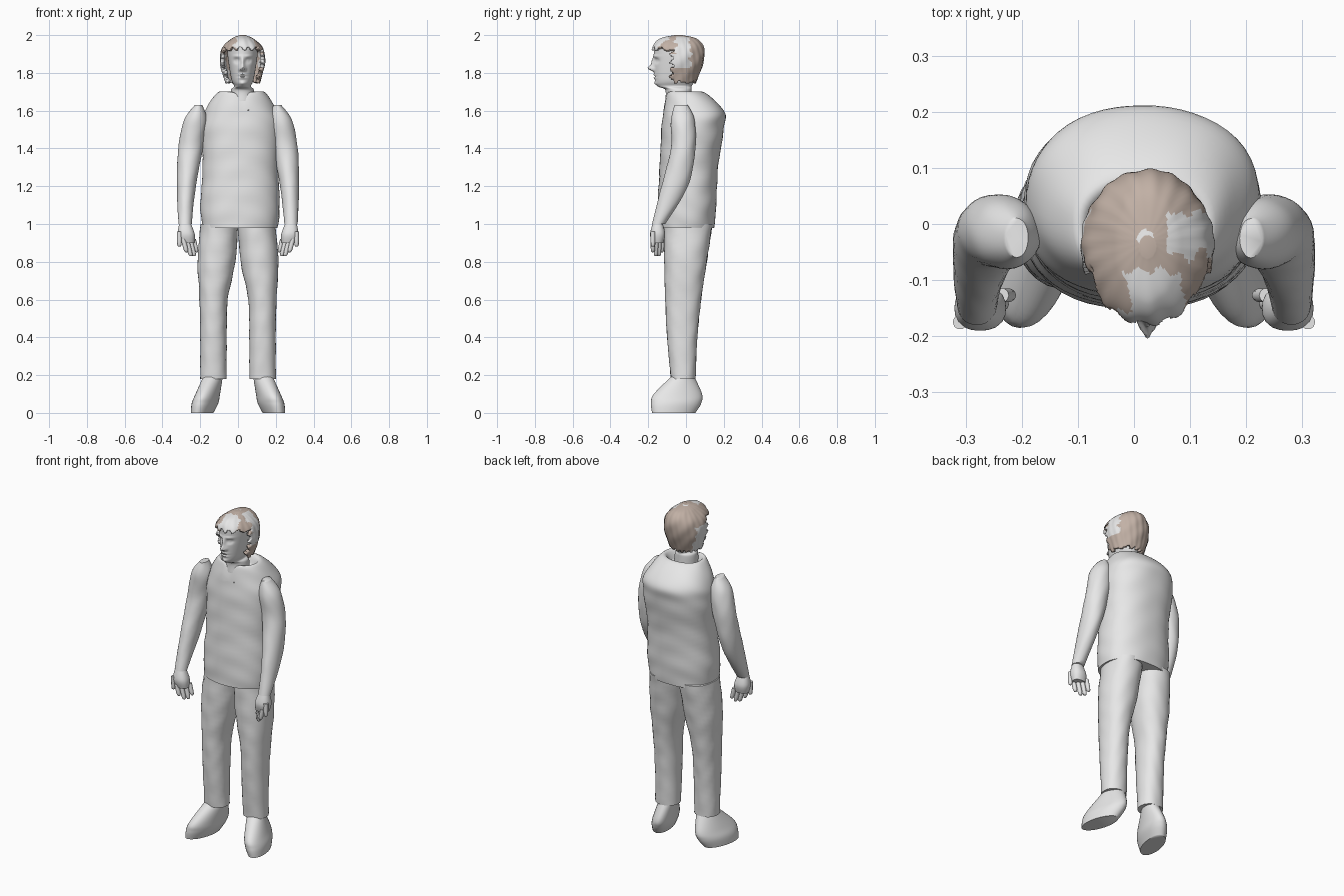
import bpy, bmesh, math
from math import sin, cos, pi, exp

if "Cube" in bpy.data.objects:
    bpy.data.objects.remove(bpy.data.objects["Cube"])


def make_material(name, colour):
    material = bpy.data.materials.new(name)
    material.use_nodes = True
    material.diffuse_color = (*colour, 1)
    shader = material.node_tree.nodes["Principled BSDF"]
    shader.inputs["Base Color"].default_value = (*colour, 1)
    return material


grey = make_material("plain grey", (.8, .8, .8))
brown = make_material("hair brown", (.54, .44, .38))


def blend(before, start, end, after, t):
    """Smooth curve between two rings."""
    return [(b + b + (c - a) * t + (a + a - 5 * b + 4 * c - d) * t * t
             + (3 * b - a - 3 * c + d) * t * t * t) / 2
            for a, b, c, d in zip(before, start, end, after)]


def loft(name, rings, axis, segments=32, steps=8, square=2, folds=0, side=1,
         splay=0, sculpt=None):
    """Smooth skin through rings of (height, half width, front, back)."""
    rows = []
    last = len(rings) - 1
    for i in range(last):
        before, after = rings[max(i - 1, 0)], rings[min(i + 2, last)]
        for step in range(steps):
            rows.append(blend(before, rings[i], rings[i + 1], after, step / steps))
    rows.append(rings[last])

    bm = bmesh.new()
    loops = []
    for z, half_width, front, back in rows:
        middle, half_depth = (front + back) / 2, (back - front) / 2
        loop = []
        for j in range(segments):
            angle = 2 * pi * j / segments
            c, s = cos(angle), sin(angle)
            reach = (abs(c) ** square + abs(s) ** square) ** (-1 / square)
            # Soft cloth folds run round the part
            wave = sin(z * 46 + 2 * sin(angle * 2 + side)) * cos(angle * 3 + z * 9)
            reach *= 1 + folds * wave
            y = middle + half_depth * reach * s
            x = axis(z) + half_width * reach * c + splay * (y - middle)
            point = sculpt(x, y, z) if sculpt else (x, y, z)
            loop.append(bm.verts.new((point[0] * side, point[1], point[2])))
        loops.append(loop)
    for lower, upper in zip(loops, loops[1:]):
        for j in range(segments):
            k = (j + 1) % segments
            bm.faces.new((lower[j], lower[k], upper[k], upper[j]))
    bm.faces.new(loops[0])
    bm.faces.new(loops[-1])
    bmesh.ops.recalc_face_normals(bm, faces=bm.faces)

    mesh = bpy.data.meshes.new(name)
    bm.to_mesh(mesh)
    bm.free()
    mesh.materials.append(grey)
    part = bpy.data.objects.new(name, mesh)
    bpy.context.collection.objects.link(part)
    bpy.ops.object.select_all(action="DESELECT")
    part.select_set(True)
    bpy.context.view_layer.objects.active = part
    bpy.ops.object.shade_smooth_by_angle(angle=pi / 3)
    return part


# Shirt with an open, notched collar
def notch_collar(x, y, z):
    if z > 1.6 and y < 0:
        z -= .03 * exp(-((x - .02) / .03) ** 2)
    return x, y, z


def shirt_axis(z):
    return .01 + .01 * (z - 1)


shirt_rings = [(.98, .2, -.15, .15), (1.1, .21, -.15, .16), (1.3, .2, -.14, .17),
               (1.5, .21, -.13, .2), (1.6, .19, -.12, .2), (1.7, .12, -.1, .09),
               (1.65, .08, -.07, .05)]
loft("shirt", shirt_rings, shirt_axis, segments=56, square=2.3, folds=.012,
     sculpt=notch_collar)


# Centre lines and profiles of the limbs
def leg_axis(z):
    return .13 - .08 * max(0, z - .6)


def shoe_axis(z):
    return .19 - .3 * z


def arm_axis(z):
    return .28 - .18 * (z - 1) ** 2


def palm_axis(z):
    return .28 + .1 * (z - 1)


leg_rings = [(.18, .07, -.08, .05), (.4, .07, -.1, .06), (.6, .075, -.11, .08),
             (.8, .1, -.115, .11), (1, .1, -.115, .14)]
shoe_rings = [(0, .055, -.18, .05), (.05, .065, -.185, .08), (.1, .06, -.17, .085),
              (.2, .05, -.07, .04)]
arm_rings = [(1, .035, -.18, -.11), (1.2, .05, -.13, .01), (1.4, .065, -.08, .05),
             (1.55, .06, -.08, .045), (1.63, .02, -.06, .01)]
palm_rings = [(1.02, .025, -.17, -.13), (.95, .045, -.19, -.11), (.9, .04, -.18, -.12)]


def finger(name, x, y, top, tip, curl, side):
    radius = .013

    def finger_axis(z):
        return x - curl * (top - z)

    rings = [(height, radius * r, y - radius * r, y + radius * r)
             for height, r in ((top, 1), (tip + radius, .9), (tip, .3))]
    loft(name, rings, finger_axis, segments=10, steps=4, side=side)


for side, tag in ((-1, "right"), (1, "left")):
    loft(tag + "_trouser_leg", leg_rings, leg_axis, square=2.2, folds=.018, side=side)
    loft(tag + "_shoe", shoe_rings, shoe_axis, side=side, splay=-.2)
    loft(tag + "_sleeve", arm_rings, arm_axis, folds=.016, side=side)
    loft(tag + "_palm", palm_rings, palm_axis, segments=20, square=2.4, side=side)
    # Fingers hang in a row and curl inwards
    for n in range(4):
        tip = .83 + .02 * (n in (0, 3))
        finger(f"{tag}_finger_{n + 1}", .29 - .018 * n, -.175 + .016 * n, .92, tip, .25, side)
    finger(tag + "_thumb", .31, -.175, .96, .88, 0, side)

# Head and neck, with facial forms pushed out of or into the front
face_middle, eye_level = .024, 1.865
facial_forms = {  # offset, height from eye level, width, height, depth
    "nose bridge": (0, -.01, .01, .025, .014),
    "nose tip": (0, -.04, .013, .014, .032),
    "nostril": (.014, -.047, .007, .007, .012),
    "eye socket": (.03, 0, .015, .011, -.016),
    "eyeball": (.03, 0, .009, .006, .009),
    "brow": (.03, .023, .02, .006, .006),
    "upper lip": (0, -.075, .02, .005, .007),
    "mouth line": (0, -.083, .023, .003, -.007),
    "lower lip": (0, -.092, .018, .005, .007),
    "chin": (0, -.12, .018, .01, .007),
}


def shape_face(x, y, z):
    strength = min(1, max(0, (-.04 - y) / .07))
    for offset, rise, width, height, depth in facial_forms.values():
        for centre in {face_middle + offset, face_middle - offset}:
            across, up = (x - centre) / width, (z - eye_level - rise) / height
            y -= strength * depth * exp(-across * across - up * up)
    return x, y, z


def head_axis(z):
    return face_middle


head_rings = [(1.65, .065, -.11, .03), (1.71, .06, -.11, .03), (1.73, .045, -.15, .03),
              (1.77, .06, -.165, .05), (1.9, .08, -.17, .08), (1.95, .075, -.16, .07),
              (1.98, .04, -.1, .02)]
loft("head", head_rings, head_axis, segments=128, steps=20, sculpt=shape_face)


# Hair: a thick shell with wavy locks and a ragged edge round the face
def shape_locks(x, y, z):
    angle = math.atan2(y + .03, x - face_middle)
    swell = 1 + .012 * sin(angle * 19 + z * 25) + .01 * sin(angle * 7 - z * 60)
    return face_middle + (x - face_middle) * swell, -.03 + (y + .03) * swell, z


hair_rings = [(1.74, .09, -.12, .05), (1.85, .118, -.17, .09), (1.93, .108, -.18, .095),
              (1.98, .06, -.14, .06), (2, .015, -.06, -.02)]
hair = loft("hair", hair_rings, head_axis, segments=96, steps=14, sculpt=shape_locks)
hair.data.materials.append(brown)


def is_open(x, y, z):
    sideburn = -.075 + .012 * sin(z * 150 + x * 20)
    hairline = 1.93 + .009 * sin(x * 140)
    nape = 1.75 + .007 * sin(x * 210 + y * 120)
    return (y < sideburn and z < hairline) or z < nape


def is_brown(x, y, z):
    ragged = .008 * sin(z * 130) + .006 * sin(x * 170)
    back = y > .022 + ragged
    crown_spot = z > 1.98 and math.hypot(x - .02, y + .025) < .015
    left_patch = x > .055 + ragged and y > -.055 + ragged and z > 1.83
    fringe_patch = abs(x - .035) < .05 + ragged and y < -.09 + ragged
    left_sideburn = x > .05 and z < 1.83
    top = z > 1.9 + ragged
    return back or ((top or left_sideburn) and not (crown_spot or left_patch or fringe_patch))


bm = bmesh.new()
bm.from_mesh(hair.data)
opening = [f for f in bm.faces if is_open(*f.calc_center_median())]
bmesh.ops.delete(bm, geom=opening, context="FACES")
for f in bm.faces:
    f.material_index = int(is_brown(*f.calc_center_median()))
bm.to_mesh(hair.data)
bm.free()
shell = hair.modifiers.new("thickness", "SOLIDIFY")
shell.thickness = .02
